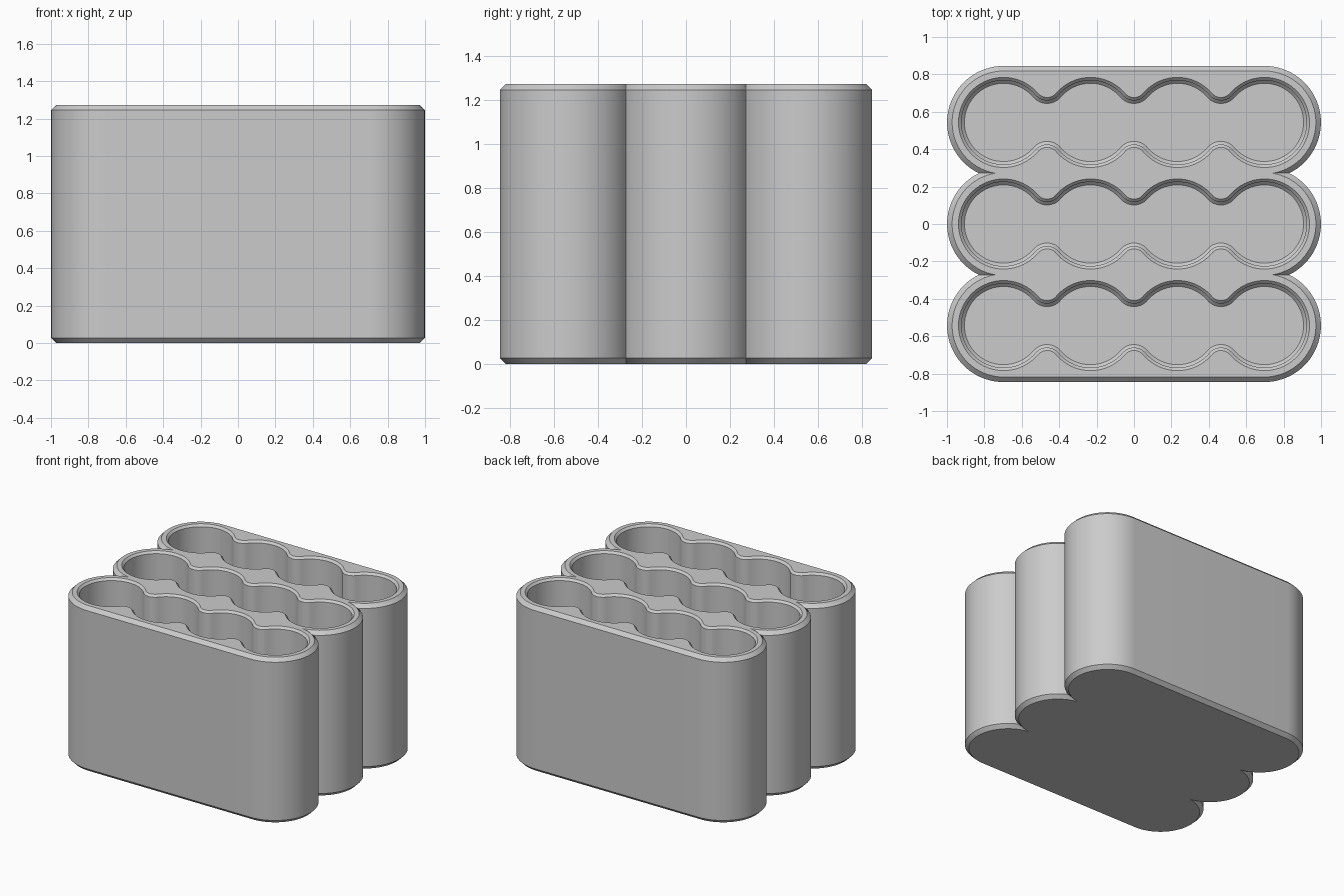
import bpy, bmesh
from math import sin, cos, asin, atan2, radians, pi, sqrt

cube = bpy.data.objects.get("Cube")
if cube:
    bpy.data.objects.remove(cube, do_unlink=True)

HEIGHT, FLOOR = 1.273, 0.06
ROW_PITCH, ROW_R = 0.543, 0.302        # spacing and end radius of the three rows
CELL_PITCH, CELL_R = 0.465, 0.225      # spacing and radius of the four cells in a row
END_X = 1.5 * CELL_PITCH               # centre of the outermost cell
FILLET, BEVEL, LIP = 0.08, 0.027, 0.016
HALF = CELL_PITCH / 2
FILLET_Y = sqrt((CELL_R + FILLET) ** 2 - HALF ** 2)
TURN = atan2(FILLET_Y, HALF)           # angle where a cell arc meets its fillet


def arc(cx, cy, r, a, b, steps):
    """Points on an arc, leaving out the end point."""
    return [(cx + r * cos(a + (b - a) * i / steps),
             cy + r * sin(a + (b - a) * i / steps)) for i in range(steps)]


def full_turn(half):
    return half + [(-x, -y) for x, y in half]


def body_outline(inset):
    """Three overlapping rounded rows, merged into one outline."""
    r = ROW_R - inset
    cusp = asin(ROW_PITCH / 2 / r)
    half = []
    for row in (-1, 0, 1):
        a = -pi / 2 if row == -1 else -cusp
        b = pi / 2 if row == 1 else cusp
        half += arc(END_X, row * ROW_PITCH, r, a, b, 32)
    half.append((END_X, ROW_PITCH + r))
    return full_turn(half)


def pocket_outline(grow, cy):
    """Four joined round cells with soft ridges between them."""
    r, f = CELL_R + grow, FILLET - grow
    half = arc(END_X, 0, r, 0, pi - TURN, 24)
    for i in range(3):
        mid = (1 - i) * CELL_PITCH
        half += arc(mid, FILLET_Y, f, -TURN, TURN - pi, 14)
        half += arc(mid - HALF, 0, r, TURN, pi if i == 2 else pi - TURN, 24)
    return [(x, y + cy) for x, y in full_turn(half)]


def loft(bm, levels):
    """Join stacked outlines with side faces and return the vertex rings."""
    rings = [[bm.verts.new((x, y, z)) for x, y in pts] for pts, z in levels]
    for low, high in zip(rings, rings[1:]):
        n = len(low)
        for i in range(n):
            j = (i + 1) % n
            bm.faces.new((low[i], low[j], high[j], high[i]))
    return rings


def ring_edges(bm, ring):
    return [bm.edges.get((ring[i - 1], ring[i])) for i in range(len(ring))]


bm = bmesh.new()

# Outer shell with bevelled top and bottom rims
shell = loft(bm, [(body_outline(BEVEL), 0), (body_outline(0), BEVEL),
                  (body_outline(0), HEIGHT - BEVEL), (body_outline(BEVEL), HEIGHT)])
bm.faces.new(shell[0][::-1])
top_edges = ring_edges(bm, shell[-1])

# Pockets with a bevelled floor edge and lip
for row in (-1, 0, 1):
    y = row * ROW_PITCH
    pocket = loft(bm, [(pocket_outline(-LIP, y), FLOOR),
                       (pocket_outline(0, y), FLOOR + LIP),
                       (pocket_outline(0, y), HEIGHT - LIP),
                       (pocket_outline(LIP, y), HEIGHT)])
    bm.faces.new(pocket[0])
    top_edges += ring_edges(bm, pocket[-1])

# Flat top surface around the pockets
bmesh.ops.triangle_fill(bm, edges=top_edges, use_beauty=True, normal=(0, 0, 1))
bmesh.ops.recalc_face_normals(bm, faces=bm.faces[:])

mesh = bpy.data.meshes.new("cell_holder")
bm.to_mesh(mesh)
bm.free()
holder = bpy.data.objects.new("cell_holder", mesh)
bpy.context.collection.objects.link(holder)

# Plain grey finish
grey = bpy.data.materials.new("grey_plastic")
grey.use_nodes = True
grey.diffuse_color = (0.6, 0.6, 0.6, 1)
grey.node_tree.nodes["Principled BSDF"].inputs["Base Color"].default_value = (0.6, 0.6, 0.6, 1)
mesh.materials.append(grey)

bpy.ops.object.select_all(action="DESELECT")
holder.select_set(True)
bpy.context.view_layer.objects.active = holder
bpy.ops.object.shade_smooth_by_angle(angle=radians(30))
